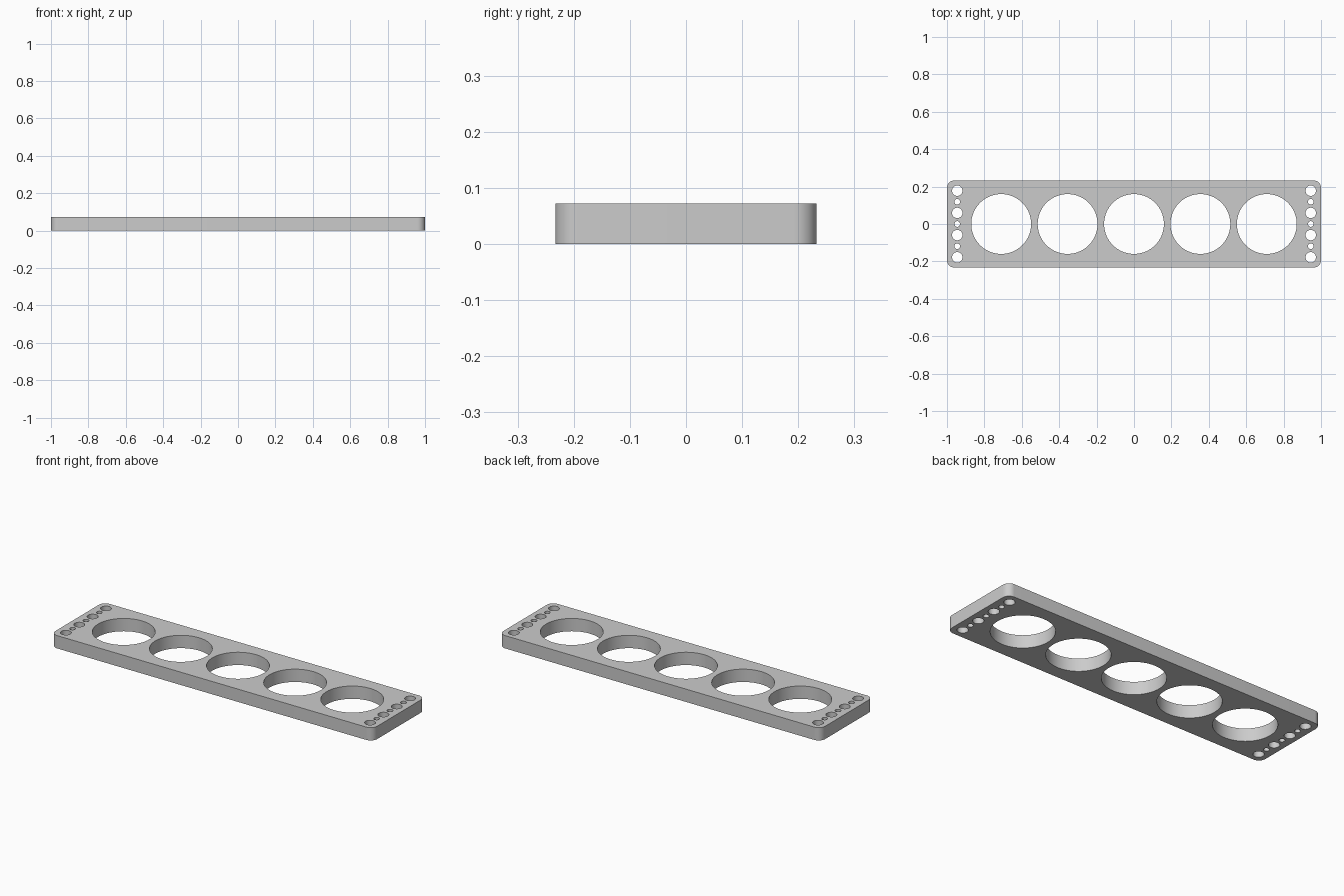
import bpy
import bmesh
from math import cos, sin, pi, radians

cube = bpy.data.objects.get("Cube")
if cube:
    bpy.data.objects.remove(cube, do_unlink=True)

LENGTH, WIDTH, HEIGHT = 2.0, 0.466, 0.072
CORNER = 0.04
BIG_R, BIG_STEP = 0.16, 0.355
END_X, END_STEP = 0.945, 0.0593
PIN_R, SCREW_R = 0.015, 0.028


def arc(cx, cy, r, start, sweep, steps):
    angles = [start + sweep * i / steps for i in range(steps + 1)]
    return [(cx + r * cos(a), cy + r * sin(a)) for a in angles]


def circle(cx, cy, r, steps):
    return arc(cx, cy, r, 0, 2 * pi, steps)[:-1]


# Outline with rounded corners
ix, iy = LENGTH / 2 - CORNER, WIDTH / 2 - CORNER
outline = []
for i, (sx, sy) in enumerate([(1, 1), (-1, 1), (-1, -1), (1, -1)]):
    outline += arc(sx * ix, sy * iy, CORNER, i * pi / 2, pi / 2, 12)
loops = [outline]

# Row of large holes
loops += [circle(i * BIG_STEP, 0, BIG_R, 72) for i in range(-2, 3)]

# Alternating screw and pin holes at both ends
for side in (-1, 1):
    for i in range(-3, 4):
        r = SCREW_R if i % 2 else PIN_R
        loops.append(circle(side * END_X, i * END_STEP, r, 32))

# Filled flat profile, extruded to the plate thickness
curve = bpy.data.curves.new("plate_profile", "CURVE")
curve.dimensions = "2D"
curve.fill_mode = "BOTH"
curve.extrude = HEIGHT / 2
for loop in loops:
    spline = curve.splines.new("POLY")
    spline.points.add(len(loop) - 1)
    for point, (x, y) in zip(spline.points, loop):
        point.co = (x, y, 0, 1)
    spline.use_cyclic_u = True

plate = bpy.data.objects.new("perforated_plate", curve)
bpy.context.collection.objects.link(plate)
bpy.ops.object.select_all(action="DESELECT")
plate.select_set(True)
bpy.context.view_layer.objects.active = plate
bpy.ops.object.convert(target="MESH")
plate = bpy.context.object

# Weld caps to walls and stand the plate on the ground
bm = bmesh.new()
bm.from_mesh(plate.data)
bmesh.ops.remove_doubles(bm, verts=bm.verts, dist=0.0001)
bmesh.ops.recalc_face_normals(bm, faces=bm.faces)
bmesh.ops.translate(bm, verts=bm.verts, vec=(0, 0, HEIGHT / 2))
bm.to_mesh(plate.data)
bm.free()
bpy.ops.object.shade_smooth_by_angle(angle=radians(30))

# Plain grey finish
grey = bpy.data.materials.new("plain_grey")
grey.use_nodes = True
color = (0.6, 0.6, 0.6, 1)
grey.diffuse_color = color
grey.node_tree.nodes["Principled BSDF"].inputs["Base Color"].default_value = color
plate.data.materials.clear()
plate.data.materials.append(grey)
